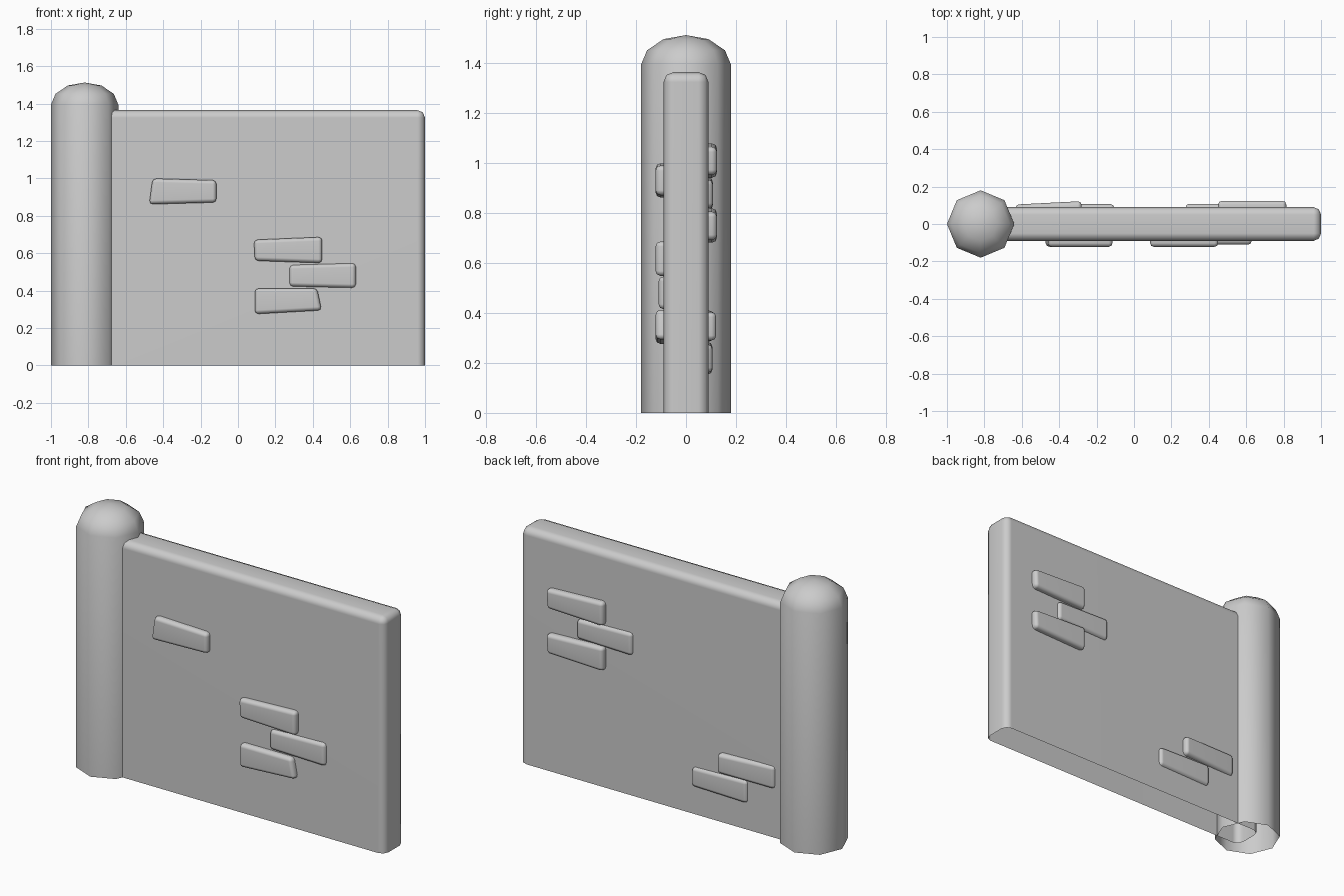
import bpy, bmesh, math

if "Cube" in bpy.data.objects:
    bpy.data.objects.remove(bpy.data.objects["Cube"])


def finish(bm, name):
    bmesh.ops.recalc_face_normals(bm, faces=bm.faces[:])
    for f in bm.faces:
        f.smooth = True
    me = bpy.data.meshes.new(name)
    bm.to_mesh(me)
    bm.free()
    ob = bpy.data.objects.new(name, me)
    bpy.context.collection.objects.link(ob)
    return ob


def rounded_block(name, bottom, top, bevel):
    """Block between two quads; every edge off the first quad is rounded, first quad left open."""
    bm = bmesh.new()
    b = [bm.verts.new(p) for p in bottom]
    t = [bm.verts.new(p) for p in top]
    base = bm.faces.new(b)
    bm.faces.new(t)
    for i in range(4):
        j = (i + 1) % 4
        bm.faces.new((b[i], b[j], t[j], t[i]))
    bmesh.ops.recalc_face_normals(bm, faces=bm.faces[:])
    base_edges = set(base.edges)
    edges = [e for e in bm.edges if e not in base_edges]
    # A plane through the open quad finds it again after rounding
    origin, normal = base.calc_center_median().copy(), base.normal.copy()
    bmesh.ops.bevel(bm, geom=edges, offset=bevel, segments=2, profile=0.5,
                    affect='EDGES', clamp_overlap=True)
    low = [f for f in bm.faces
           if all(abs((v.co - origin).dot(normal)) < 1e-4 for v in f.verts)]
    bmesh.ops.delete(bm, geom=low, context='FACES')
    ob = finish(bm, name)
    wn = ob.modifiers.new("flat_faces", 'WEIGHTED_NORMAL')
    wn.keep_sharp = True
    return ob


# Wall slab
def rect(x0, x1, y, z):
    return [(x0, -y, z), (x1, -y, z), (x1, y, z), (x0, y, z)]


rounded_block("wall", rect(-0.83, 1, 0.09, 0), rect(-0.83, 1, 0.09, 1.365), 0.04)

# Eight-sided end pillar with domed cap, open underneath
bm = bmesh.new()
rings = []
for r, z in [(0.18, 0), (0.18, 1.395), (0.156, 1.452), (0.09, 1.497)]:
    rings.append([bm.verts.new((-0.82 + r * math.cos(k * math.pi / 4),
                                r * math.sin(k * math.pi / 4), z)) for k in range(8)])
apex = bm.verts.new((-0.82, 0, 1.513))
for k in range(8):
    n = (k + 1) % 8
    for lo, hi in zip(rings, rings[1:]):
        bm.faces.new((lo[k], lo[n], hi[n], hi[k]))
    bm.faces.new((rings[-1][k], rings[-1][n], apex))
finish(bm, "pillar")


# Raised bricks: outline corners (x, z), side of the wall, depth at left and right ends
def brick(name, quad, side, d0, d1=None):
    depths = [d0, d1 or d0, d1 or d0, d0]
    rounded_block(name, [(x, side * 0.08, z) for x, z in quad],
                  [(x, side * d, z) for (x, z), d in zip(quad, depths)], 0.02)


upper = [(0.09, 0.56), (0.45, 0.548), (0.45, 0.687), (0.085, 0.672)]
middle = [(0.275, 0.423), (0.63, 0.415), (0.63, 0.547), (0.275, 0.537)]
lower = [(0.09, 0.275), (0.447, 0.295), (0.423, 0.413), (0.09, 0.412)]
single = [(-0.475, 0.862), (-0.115, 0.872), (-0.115, 0.99), (-0.457, 1.0)]


def turned(quad, dx, dz):
    q = [(dx - x, z + dz) for x, z in quad]
    return [q[1], q[0], q[3], q[2]]


brick("front_brick_single", single, -1, 0.122)
brick("front_brick_upper", upper, -1, 0.122)
brick("front_brick_middle", middle, -1, 0.11)
brick("front_brick_lower", lower, -1, 0.122)

# Back bricks repeat the front cluster, turned around
brick("back_brick_upper", turned(upper, 0.9, 0.393), 1, 0.124)
brick("back_brick_middle", turned(middle, 0.905, 0.397), 1, 0.108)
brick("back_brick_lower", turned(upper, 0.9, 0.133), 1, 0.124)
brick("back_brick_by_pillar", turned(middle, -0.005, -0.133), 1, 0.104, 0.122)
brick("back_brick_bottom", turned(middle, 0.17, -0.262), 1, 0.106)
